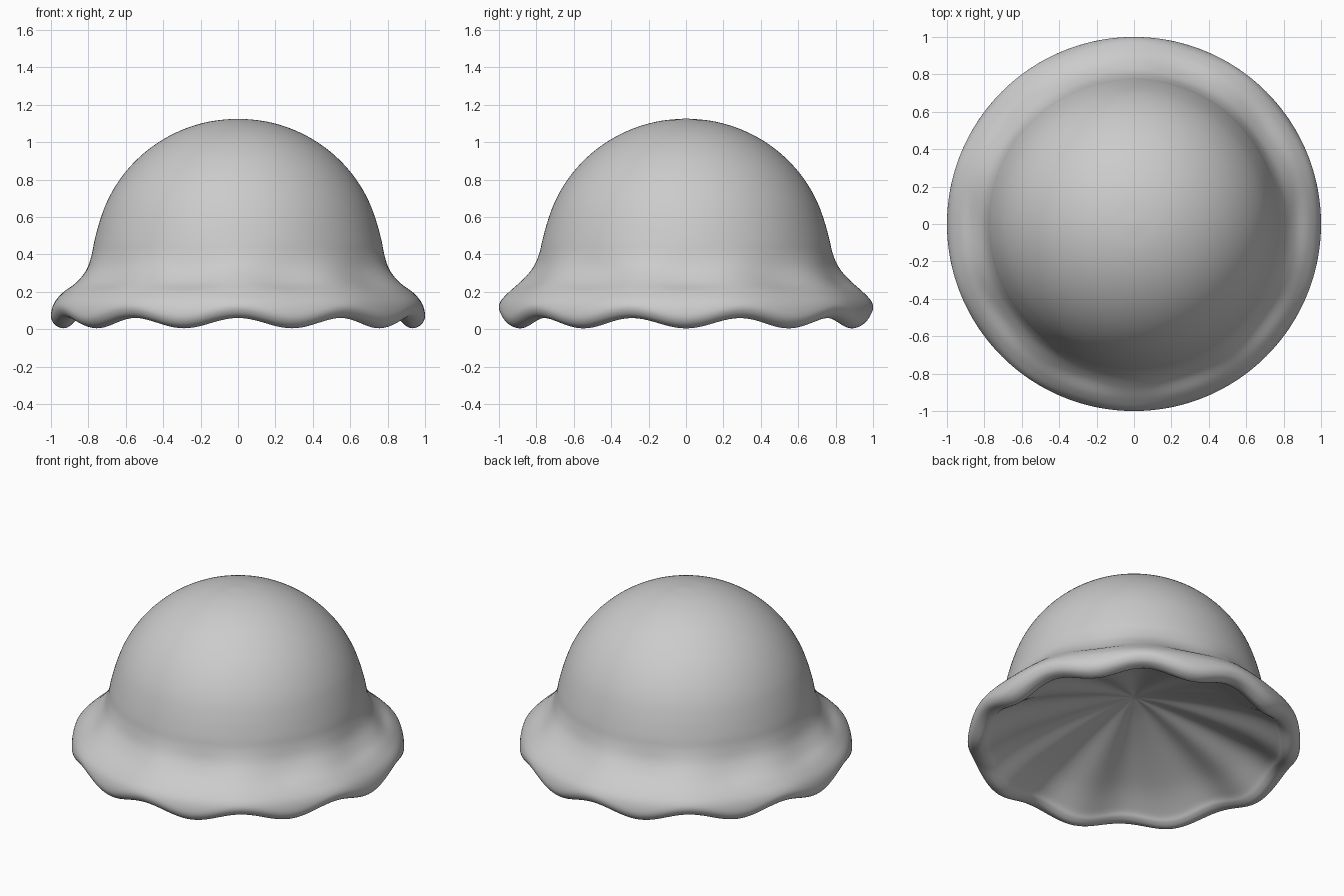
import bpy, bmesh, math

if "Cube" in bpy.data.objects:
    bpy.data.objects.remove(bpy.data.objects["Cube"])

WAVES = 10      # lobes round the frilled rim
SEGS = 200

def spline(pts, steps=5):
    """Smooth open curve through 2D points (Catmull-Rom)."""
    p = [pts[0]] + pts + [pts[-1]]
    out = []
    for i in range(1, len(p) - 2):
        a, b, c, d = p[i - 1:i + 3]
        for k in range(steps):
            t = k / steps
            out.append(tuple(0.5 * (2 * b[j] + (c[j] - a[j]) * t
                       + (2 * a[j] - 5 * b[j] + 4 * c[j] - d[j]) * t * t
                       + (3 * b[j] - a[j] - 3 * c[j] + d[j]) * t ** 3)
                       for j in (0, 1)))
    out.append(pts[-1])
    return out

# Rounded crown, shared by both sections (radius, height)
crown = [(0.768 * math.sin(math.radians(a)), 0.373 + 0.752 * math.cos(math.radians(a)))
         for a in range(2, 75, 8)]

# Flared skirt, rolled rim and domed underside: drooping lobe / raised gap
lobe = crown + [(0.766, 0.48), (0.782, 0.4), (0.808, 0.322), (0.862, 0.25), (0.935, 0.197),
                (0.984, 0.138), (1.0, 0.07), (0.98, 0.025), (0.935, 0.005), (0.895, 0.02),
                (0.85, 0.06), (0.7, 0.15), (0.45, 0.255), (0.2, 0.34), (0.03, 0.38)]
gap = crown + [(0.766, 0.48), (0.785, 0.4), (0.818, 0.328), (0.875, 0.262), (0.938, 0.206),
               (0.985, 0.157), (1.0, 0.115), (0.98, 0.075), (0.935, 0.06), (0.895, 0.073),
               (0.85, 0.11), (0.7, 0.19), (0.45, 0.28), (0.2, 0.348), (0.03, 0.381)]
lobe, gap = spline(lobe), spline(gap)

# Sweep the blended section round the axis
bm = bmesh.new()
rings = []
for (r0, z0), (r1, z1) in zip(lobe, gap):
    ring = []
    for i in range(SEGS):
        a = 2 * math.pi * i / SEGS
        w = 0.5 - 0.5 * math.cos(WAVES * a)
        r, z = r0 + (r1 - r0) * w, z0 + (z1 - z0) * w
        ring.append(bm.verts.new((r * math.cos(a), r * math.sin(a), z)))
    rings.append(ring)
for up, low in zip(rings, rings[1:]):
    for i in range(SEGS):
        j = (i + 1) % SEGS
        bm.faces.new((up[i], low[i], low[j], up[j]))

# Close the top and the underside apex
top = bm.verts.new((0, 0, 1.125))
apex = bm.verts.new((0, 0, 0.386))
for i in range(SEGS):
    j = (i + 1) % SEGS
    bm.faces.new((top, rings[0][i], rings[0][j]))
    bm.faces.new((apex, rings[-1][j], rings[-1][i]))
bmesh.ops.recalc_face_normals(bm, faces=bm.faces)
for f in bm.faces:
    f.smooth = True

mesh = bpy.data.meshes.new("frilled_bell")
bm.to_mesh(mesh)
bm.free()
bpy.context.collection.objects.link(bpy.data.objects.new("frilled_bell", mesh))
